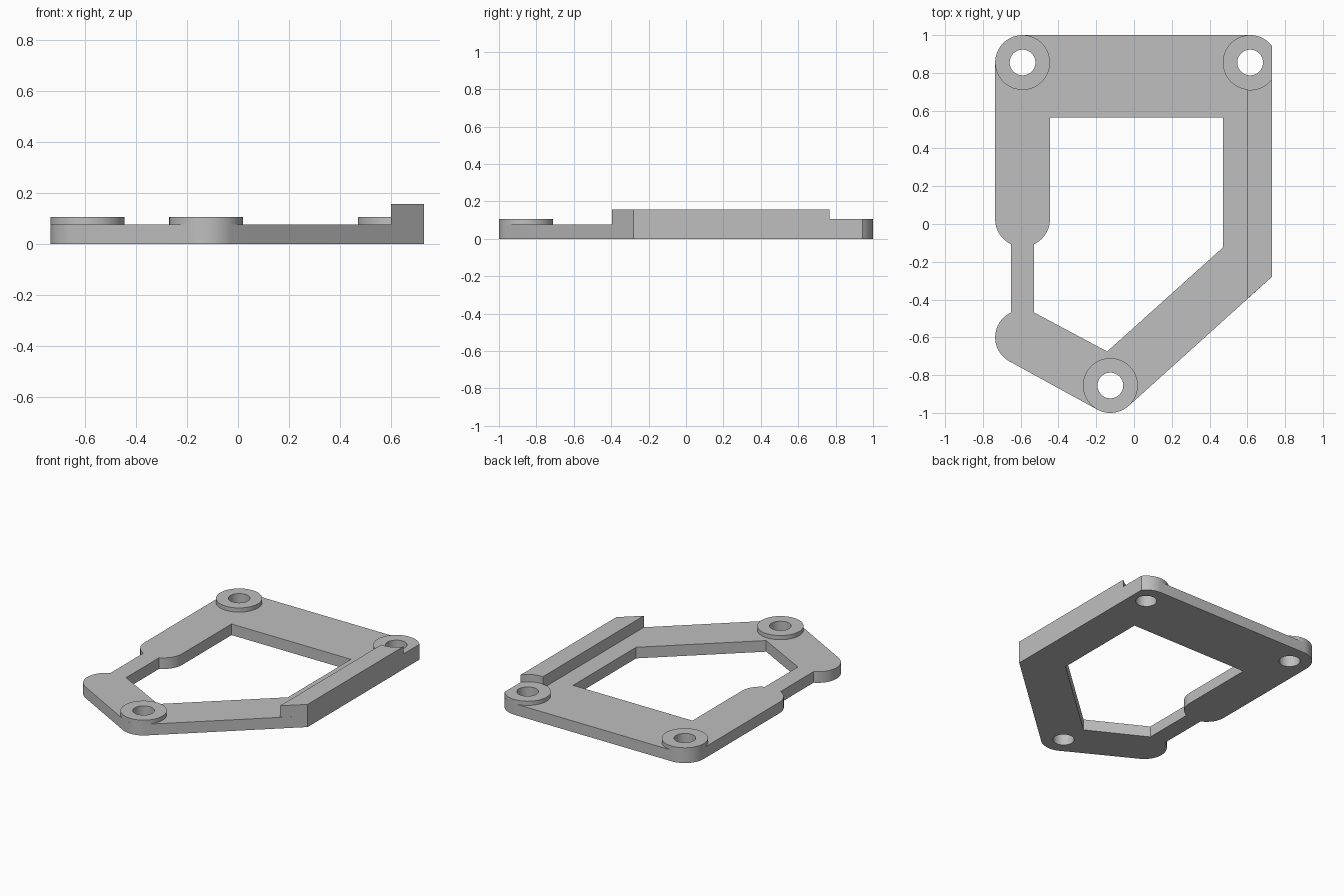
import bpy, bmesh
from math import cos, sin, radians, degrees, acos, pi

cube = bpy.data.objects.get("Cube")
if cube:
    bpy.data.objects.remove(cube, do_unlink=True)

# Shared dimensions
PLATE_TOP, BOSS_TOP, RAIL_TOP = 0.077, 0.106, 0.157
RADIUS, BORE = 0.145, 0.068
SIDE, RAIL_IN = 0.73, 0.60
BACK_RIGHT, BACK_LEFT, FRONT = (-0.59, 0.855), (0.615, 0.855), (-0.125, -0.855)
ARM_END, LOBE = (-0.59, 0.025), (-0.59, -0.6)
CLIP = degrees(acos((SIDE - BACK_LEFT[0]) / RADIUS))
NECK = degrees(acos(0.06 / RADIUS))

grey = bpy.data.materials.new("plain grey")
grey.use_nodes = True
grey.diffuse_color = (0.52, 0.52, 0.52, 1)
grey.node_tree.nodes["Principled BSDF"].inputs["Base Color"].default_value = grey.diffuse_color


def arc(centre, start, end, radius=RADIUS):
    steps = max(2, round(abs(end - start) / 5))
    angles = [radians(start + (end - start) * i / steps) for i in range(steps + 1)]
    return [(centre[0] + radius * cos(a), centre[1] + radius * sin(a)) for a in angles]


def circle(centre, radius):
    return arc(centre, 0, 360, radius)[:-1]


def slab(name, loops, bottom, top):
    """Fill an outline with optional holes and extrude it upwards."""
    bm = bmesh.new()
    edges = []
    for loop in loops:
        verts = [bm.verts.new((x, y, bottom)) for x, y in loop]
        edges += [bm.edges.new((v, verts[i - 1])) for i, v in enumerate(verts)]
    bmesh.ops.triangle_fill(bm, edges=edges, use_beauty=True)
    result = bmesh.ops.extrude_face_region(bm, geom=bm.faces[:], use_keep_orig=True)
    for v in result["geom"]:
        if isinstance(v, bmesh.types.BMVert):
            v.co.z = top
    bmesh.ops.recalc_face_normals(bm, faces=bm.faces[:])
    mesh = bpy.data.meshes.new(name)
    bm.to_mesh(mesh)
    bm.free()
    mesh.materials.append(grey)
    obj = bpy.data.objects.new(name, mesh)
    bpy.context.collection.objects.link(obj)
    bpy.ops.object.select_all(action='DESELECT')
    obj.select_set(True)
    bpy.context.view_layer.objects.active = obj
    bpy.ops.object.shade_smooth_by_angle(angle=radians(30))
    return obj


# Frame plate with its window and three bolt holes
outline = (arc(BACK_LEFT, CLIP, 90) + arc(BACK_RIGHT, 90, 180)
           + arc(ARM_END, 180, 180 + NECK + 0.0)
           + arc(LOBE, 180 - NECK, 241.5) + arc(FRONT, 241.5, 311.8)
           + [(SIDE, -0.28)])
window = ([(-0.445, 0.565), (0.47, 0.565), (0.47, -0.125), (-0.142, -0.675), (-0.53, -0.468)]
          + arc(ARM_END, -NECK, 0))
bores = [circle(c, BORE) for c in (BACK_RIGHT, BACK_LEFT, FRONT)]
slab("frame_plate", [outline, window] + bores, 0, PLATE_TOP)

# Raised bosses, the back left one trimmed flush with the side
slab("back_right_boss", [circle(BACK_RIGHT, RADIUS), bores[0]], PLATE_TOP, BOSS_TOP)
slab("front_boss", [circle(FRONT, RADIUS), bores[2]], PLATE_TOP, BOSS_TOP)
slab("back_left_boss", [arc(BACK_LEFT, CLIP, 360 - CLIP), bores[1]], PLATE_TOP, BOSS_TOP)

# Side rail, hollowed at the back to clear the boss
meet = -degrees(acos((RAIL_IN - BACK_LEFT[0]) / RADIUS))
rail = [(RAIL_IN, -0.396), (SIDE, -0.28)] + arc(BACK_LEFT, -CLIP, meet)
slab("side_rail", [rail], PLATE_TOP, RAIL_TOP)
